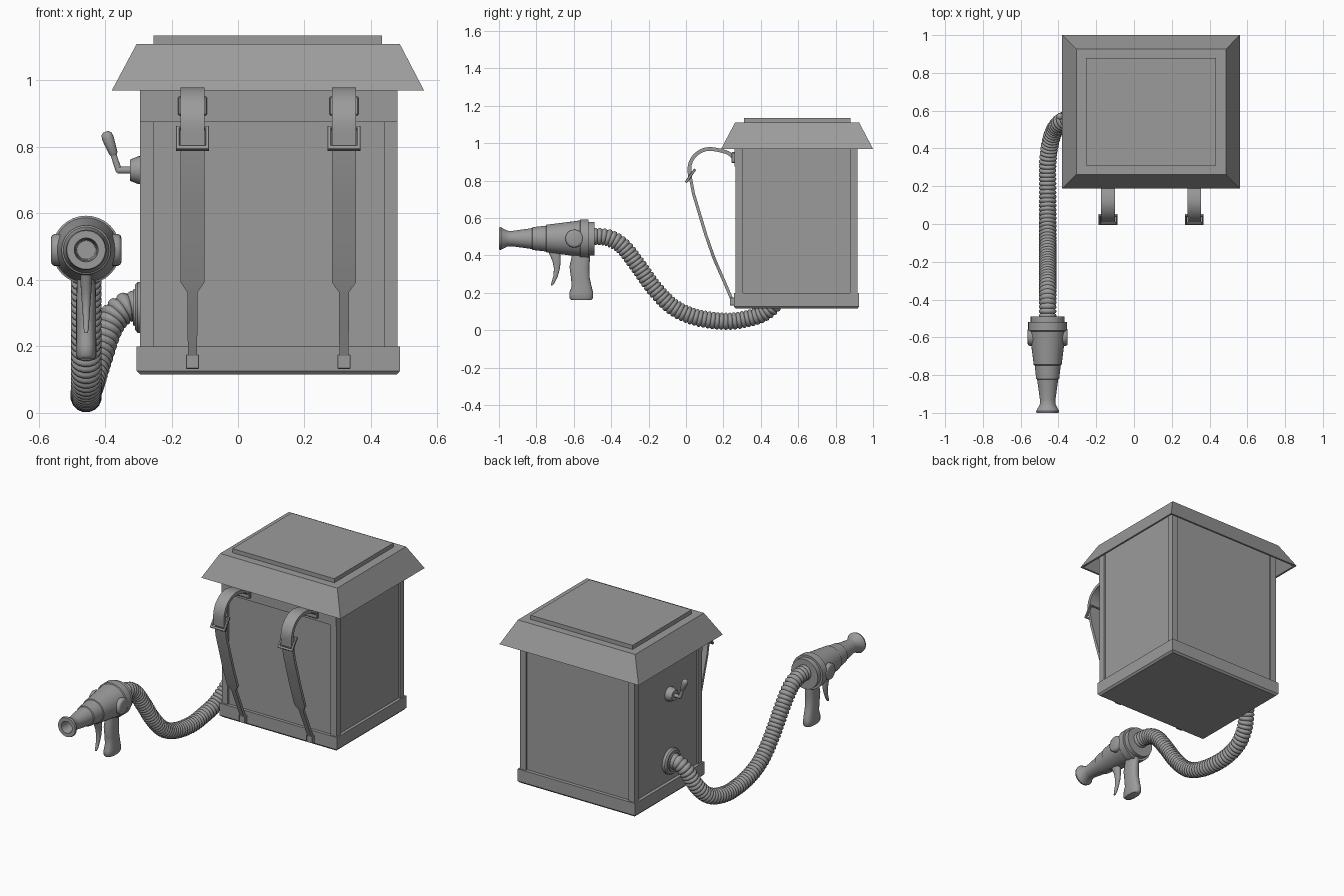
import bpy, bmesh, math
from mathutils import Vector, Matrix

if "Cube" in bpy.data.objects:
    bpy.data.objects.remove(bpy.data.objects["Cube"])

grey = bpy.data.materials.new("dark_grey")
grey.diffuse_color = (.33, .33, .33, 1)
grey.use_nodes = True
grey.node_tree.nodes["Principled BSDF"].inputs["Base Color"].default_value = grey.diffuse_color


def finish(name, bm, smooth=0):
    bmesh.ops.recalc_face_normals(bm, faces=bm.faces)
    me = bpy.data.meshes.new(name)
    bm.to_mesh(me)
    bm.free()
    me.materials.append(grey)
    ob = bpy.data.objects.new(name, me)
    bpy.context.collection.objects.link(ob)
    if smooth:
        bpy.ops.object.select_all(action='DESELECT')
        ob.select_set(True)
        bpy.context.view_layer.objects.active = ob
        bpy.ops.object.shade_smooth_by_angle(angle=math.radians(smooth))
    return ob


def box(name, lo, hi, bevel=0, rot=None):
    bm = bmesh.new()
    bmesh.ops.create_cube(bm, size=1)
    c = (Vector(lo) + Vector(hi)) / 2
    bmesh.ops.scale(bm, vec=Vector(hi) - Vector(lo), verts=bm.verts)
    if bevel:
        bmesh.ops.bevel(bm, geom=bm.edges[:], offset=bevel, segments=1, affect='EDGES')
    if rot:
        bmesh.ops.rotate(bm, cent=(0, 0, 0), matrix=rot, verts=bm.verts)
    bmesh.ops.translate(bm, vec=c, verts=bm.verts)
    return finish(name, bm)


def loft(name, rings, smooth=0):
    bm = bmesh.new()
    vs = [[bm.verts.new(p) for p in r] for r in rings]
    for a, b in zip(vs, vs[1:]):
        for i in range(len(a)):
            j = (i + 1) % len(a)
            bm.faces.new((a[i], a[j], b[j], b[i]))
    bm.faces.new(vs[0])
    bm.faces.new(vs[-1])
    return finish(name, bm, smooth)


def circle(c, u, v, ru, rv, n, power=1.0):
    out = []
    for i in range(n):
        a = 2 * math.pi * i / n
        x, y = math.cos(a), math.sin(a)
        x = math.copysign(abs(x) ** power, x)
        y = math.copysign(abs(y) ** power, y)
        out.append(Vector(c) + u * (ru * x) + v * (rv * y))
    return out


def lathe(name, origin, axis, profile, n=24, smooth=35):
    d = Vector(axis).normalized()
    u = d.orthogonal().normalized()
    v = d.cross(u)
    return loft(name, [circle(Vector(origin) + d * t, u, v, r, r, n) for t, r in profile], smooth)


def spline(pts, steps):
    # Catmull-Rom interpolation of a short control path
    p = [Vector(q) for q in pts]
    p = [2 * p[0] - p[1]] + p + [2 * p[-1] - p[-2]]
    out = []
    for a, b, c, d in zip(p, p[1:], p[2:], p[3:]):
        for k in range(steps):
            t = k / steps
            out.append(0.5 * (2 * b + (c - a) * t + (2 * a - 5 * b + 4 * c - d) * t * t
                              + (3 * b - a - 3 * c + d) * t ** 3))
    return out + [p[-2]]


def rect(x0, x1, y0, y1, z, inset=0):
    x0, x1, y0, y1 = x0 + inset, x1 - inset, y0 + inset, y1 - inset
    return [(x0, y0, z), (x1, y0, z), (x1, y1, z), (x0, y1, z)]


# Tank body: core with raised corner posts, front rail and chamfered base
box("tank_core", (-.285, .275, .15), (.47, .905, 1.1))
for i, x in enumerate((-.295, .44)):
    for j, y in enumerate((.265, .877)):
        box(f"corner_post_{i}{j}", (x, y, .16), (x + .04, y + .04, 1.09))
box("front_rail", (-.295, .26, .875), (.48, .29, 1.06))
base = (-.305, .488, .256, .926)
loft("base_plinth", [rect(*base, .115, .01), rect(*base, .126), rect(*base, .2)])

# Flared lid, hollow underneath, with a raised plate
low, high = (-.38, .56, .188, 1.0), (-.305, .487, .262, .926)
loft("lid", [rect(*high, 1.098, .012), rect(*low, .97, .012), rect(*low, .97), rect(*high, 1.11)])
box("lid_plate", (-.255, .31, 1.10), (.433, .88, 1.135))


# Shoulder straps
def ribbon(name, cx, path, thick):
    rings = []
    X = Vector((1, 0, 0))
    for i, (y, z, w) in enumerate(path):
        a, b = path[max(i - 1, 0)], path[min(i + 1, len(path) - 1)]
        t = Vector((0, b[0] - a[0], b[1] - a[1])).normalized()
        n = X.cross(t) * thick / 2
        c = Vector((cx, y, z))
        h = X * w / 2
        rings.append([c - h - n, c + h - n, c + h + n, c - h + n])
    return loft(name, rings, 35)


tilt = Matrix.Rotation(math.radians(-35), 3, 'X')
for side, cx in (("left", -.137), ("right", .319)):
    top = [(.252, .925, .073), (.215, .952, .073), (.12, .969, .073), (.055, .941, .073),
           (.021, .885, .073), (.021, .805, .073)]
    ribbon(side + "_strap_loop", cx, [tuple(p) for p in spline(top, 5)], .02)
    low = [(.021, .83, .072), (.04, .73, .072), (.07, .63, .072), (.106, .51, .072),
           (.146, .395, .072), (.158, .365, .03), (.2, .27, .029), (.245, .165, .028)]
    ribbon(side + "_strap_lower", cx, low, .016)
    box(side + "_strap_bracket", (cx - .044, .243, .895), (cx + .044, .27, .952), .004)
    box(side + "_strap_clip", (cx - .02, .234, .132), (cx + .02, .262, .175), .002)
    # tilted buckle frame
    c = Vector((cx, .025, .827))
    for k, (dx, dz, sx, sz) in enumerate(((0, -.038, .1, .014), (0, .036, .1, .01),
                                          (-.044, 0, .012, .08), (.044, 0, .012, .08))):
        q = c + tilt @ Vector((dx, 0, dz))
        s = Vector((sx, .014, sz)) / 2
        box(f"{side}_buckle_bar_{k}", q - s, q + s, .002, tilt)

# Crank lever on the left wall
lathe("crank_boss", (-.28, .57, .73), (-1, 0, 0), [(0, .042), (.02, .042), (.045, .032)])
lathe("crank_shaft", (-.32, .57, .73), (-1, 0, 0), [(0, .011), (.043, .011)], 12)
lathe("crank_arm", (-.358, .57, .726), (-.02, 0, .06), [(0, .01), (.07, .009)], 12)
lathe("crank_handle", (-.373, .57, .775), (-.024, 0, .066),
      [(0, .009), (.006, .013), (.055, .018), (.068, .016), (.075, .008)], 16, 50)

# Hose flange and ribbed hose
lathe("hose_flange", (-.28, .56, .317), (-1, 0, 0),
      [(0, .077), (.022, .077), (.03, .068), (.03, .056), (.036, .054)], 28)
X = -.457
path = spline([(-.28, .56, .318), (-.335, .557, .317), (-.385, .54, .27), (-.422, .495, .17),
               (-.445, .42, .095), (X, .32, .06), (X, .2, .048), (X, .05, .07), (X, -.07, .125),
               (X, -.17, .225), (X, -.26, .35), (X, -.34, .45), (X, -.42, .495),
               (X, -.52, .502)], 12)
dist = [0]
for a, b in zip(path, path[1:]):
    dist.append(dist[-1] + (b - a).length)


def along(s):
    for i in range(len(path) - 1):
        if s <= dist[i + 1]:
            return path[i].lerp(path[i + 1], (s - dist[i]) / (dist[i + 1] - dist[i]))
    return path[-1].copy()


ribs = round(dist[-1] / .023)
rings = []
u = Vector((0, 0, 1))
for k in range(ribs * 4 + 1):
    s = dist[-1] * k / (ribs * 4)
    t = (along(min(s + .012, dist[-1])) - along(max(s - .012, 0))).normalized()
    u = (u - t * u.dot(t)).normalized()
    r = (.039, .0455, .047, .0455)[k % 4]
    rings.append(circle(along(s), u, t.cross(u), r, r, 16))
loft("hose", rings, 40)

# Spray gun barrel with bored nozzle, lathed from rear to tip and back inside
lathe("gun_barrel", (X, -.49, .49), (0, -1, 0),
      [(0, .06), (0, .09), (.03, .09), (.03, .103), (.075, .103), (.078, .097), (.16, .086),
       (.255, .074), (.258, .069), (.33, .061), (.333, .056), (.36, .052), (.39, .048), (.44, .041),
       (.465, .042), (.49, .055), (.5, .061), (.51, .058), (.51, .036), (.48, .032),
       (.38, .028)], 32)
for side, s in (("left", -1), ("right", 1)):
    lathe(side + "_gun_boss", (X + s * .06, -.597, .49), (s, 0, 0),
          [(0, .048), (.036, .048), (.043, .044), (.046, .036)], 24, 50)

# Pistol grip and trigger: rounded sections stacked downwards (z, y, half depth, half width)
Xv, Yv = Vector((1, 0, 0)), Vector((0, 1, 0))


def stack(name, rows, power):
    return loft(name, [circle((X, y, z), Yv, Xv, ry, rx, 20, power) for z, y, ry, rx in rows], 50)


stack("gun_grip", [(.45, -.565, .05, .028), (.39, -.562, .05, .028), (.34, -.57, .053, .03),
                   (.28, -.565, .05, .03), (.235, -.558, .053, .03), (.2, -.56, .064, .031),
                   (.172, -.56, .064, .031), (.163, -.56, .056, .026)], .8)
stack("trigger", [(.45, -.712, .034, .018), (.41, -.702, .03, .018), (.37, -.692, .022, .016),
                  (.33, -.69, .016, .013), (.29, -.697, .012, .01), (.255, -.71, .009, .008),
                  (.24, -.718, .005, .005)], .8)
